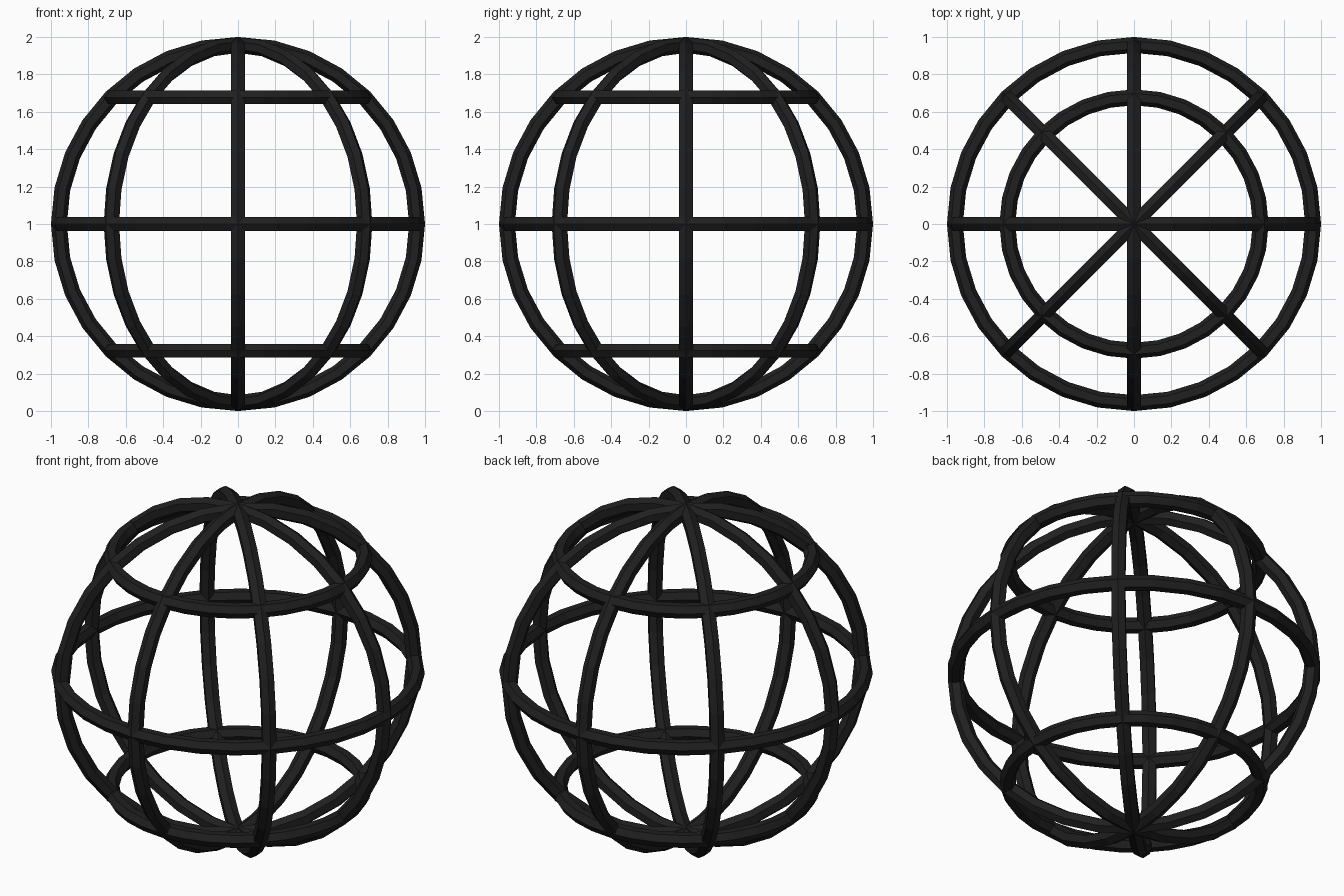
import bpy
from math import radians, sin, cos

cube = bpy.data.objects.get("Cube")
if cube:
    bpy.data.objects.remove(cube, do_unlink=True)

TUBE = 0.0425          # hexagonal bar radius
RADIUS = 1 - TUBE      # sphere radius at bar centre
SEGMENTS = 32

black = bpy.data.materials.new("black metal")
black.use_nodes = True
colour = (0.014, 0.014, 0.014, 1)
black.diffuse_color = colour
black.node_tree.nodes["Principled BSDF"].inputs["Base Color"].default_value = colour


def ring(name, radius, z=1.0, rotation=(0, 0, 0)):
    """Faceted hoop with a hexagonal section, ridge facing outward."""
    bpy.ops.mesh.primitive_torus_add(
        major_radius=radius, minor_radius=TUBE,
        major_segments=SEGMENTS, minor_segments=6,
        location=(0, 0, z), rotation=rotation)
    hoop = bpy.context.object
    hoop.name = name
    hoop.data.materials.append(black)
    bpy.ops.object.shade_flat()


# Upright hoops through both poles
for i in range(4):
    ring(f"meridian_hoop_{i + 1}", RADIUS, rotation=(radians(90), 0, radians(45 * i)))

# Level hoops
for name, latitude in (("lower_hoop", -45), ("equator_hoop", 0), ("upper_hoop", 45)):
    angle = radians(latitude)
    ring(name, RADIUS * cos(angle), 1 + RADIUS * sin(angle))
